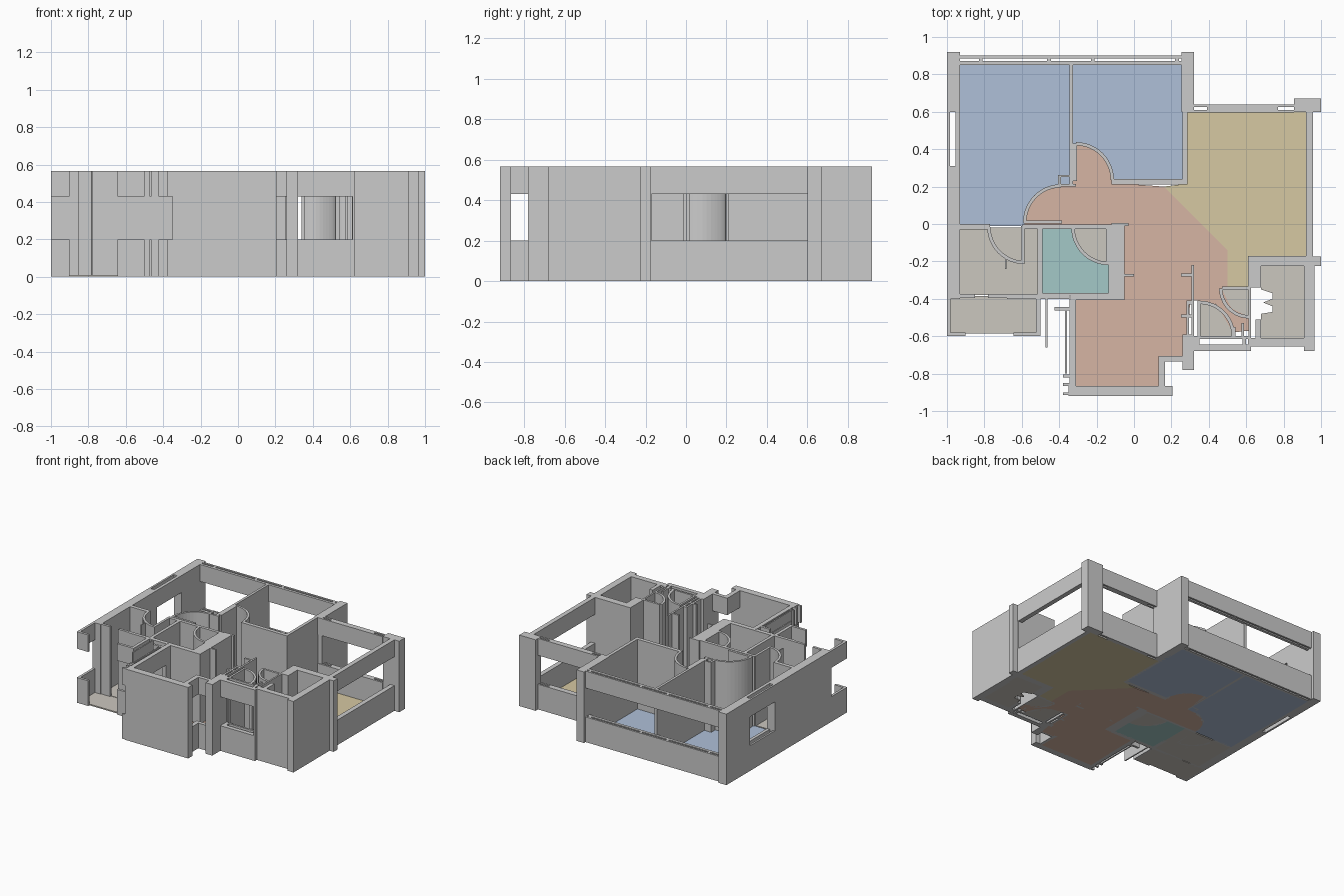
import bpy, bmesh, math

H, SILL, HEAD, SLAB = 0.565, 0.20, 0.43, 0.01


def finish(name, bm, color=None):
    bmesh.ops.recalc_face_normals(bm, faces=bm.faces)
    me = bpy.data.meshes.new(name)
    bm.to_mesh(me)
    bm.free()
    ob = bpy.data.objects.new(name, me)
    bpy.context.collection.objects.link(ob)
    if color:
        mat = bpy.data.materials.get(color[0]) or bpy.data.materials.new(color[0])
        mat.diffuse_color = (*color[1], 1)
        me.materials.append(mat)
    return ob


def prism(bm, pts, z0, z1):
    f = bm.faces.new([bm.verts.new((x, y, z0)) for x, y in pts])
    top = bmesh.ops.extrude_face_region(bm, geom=[f], use_keep_orig=True)
    bmesh.ops.translate(bm, vec=(0, 0, z1 - z0),
                        verts=[v for v in top['geom'] if isinstance(v, bmesh.types.BMVert)])


def walls(name, rects, window=False):
    """Rectangles x0, x1, y0, y1; window walls get only a sill and a lintel."""
    bm = bmesh.new()
    for x0, x1, y0, y1 in rects:
        for z0, z1 in ([(0, SILL), (HEAD, H)] if window else [(0, H)]):
            prism(bm, [(x0, y0), (x1, y0), (x1, y1), (x0, y1)], z0, z1)
    return finish(name, bm)


def arc(cx, cy, r, a0, a1, n=12):
    return [(cx + r * math.cos(math.radians(a0 + (a1 - a0) * i / n)),
             cy + r * math.sin(math.radians(a0 + (a1 - a0) * i / n))) for i in range(n + 1)]


def curved_wall(name, cx, cy, r, a0, a1, t=0.018):
    bm = bmesh.new()
    prism(bm, arc(cx, cy, r, a0, a1) + arc(cx, cy, r - t, a1, a0), 0, H)
    return finish(name, bm)


def floor(name, pts, color):
    bm = bmesh.new()
    prism(bm, pts, 0, SLAB)
    return finish(name, bm, color)


def box(x0, x1, y0, y1):
    return [(x0, y0), (x1, y0), (x1, y1), (x0, y1)]


BLUE = ("bedroom_blue", (0.43, 0.53, 0.69))
TAN = ("living_tan", (0.67, 0.58, 0.36))
CLAY = ("hall_clay", (0.67, 0.46, 0.37))
TEAL = ("bath_teal", (0.37, 0.58, 0.57))
STONE = ("service_stone", (0.60, 0.57, 0.52))

# floors
arc_a = arc(-0.39, 0.01, 0.195, 180, 90)
arc_b = arc(-0.31, 0.235, 0.195, 0, 90)
floor("bedroom_floor_left", [(-0.93, 0.855), (-0.93, -0.01), (-0.585, -0.01)] + arc_a
      + [(-0.34, 0.21), (-0.34, 0.855)], BLUE)
floor("bedroom_floor_right", [(-0.33, 0.855), (0.27, 0.855), (0.27, 0.22), (-0.115, 0.22)]
      + arc_b + [(-0.33, 0.43)], BLUE)
floor("living_floor", [(0.28, 0.61), (0.925, 0.61), (0.925, -0.175), (0.615, -0.175),
                       (0.615, -0.34), (0.5, -0.34), (0.5, -0.14), (0.16, 0.2), (0.28, 0.215)], TAN)
floor("hall_floor", [(-0.585, -0.005)] + arc_a + [(-0.33, 0.21), (-0.33, 0.43)] + arc_b[::-1]
      + [(-0.115, 0.22), (0.16, 0.2), (0.5, -0.14), (0.5, -0.34), (0.47, -0.35),
         (0.52, -0.45), (0.62, -0.5), (0.62, -0.57), (0.53, -0.58), (0.44, -0.43), (0.35, -0.41),
         (0.3, -0.41), (0.29, -0.6), (0.27, -0.72), (0.145, -0.72), (0.145, -0.87),
         (-0.32, -0.87), (-0.32, -0.4), (-0.06, -0.4), (-0.06, -0.005)], CLAY)
floor("bath_floor", [(-0.5, -0.02), (-0.335, -0.02)] + arc(-0.135, -0.02, 0.195, 180, 270)
      + [(-0.13, -0.38), (-0.5, -0.38)], TEAL)
floor("bath_door_floor", [(-0.135, -0.02)] + arc(-0.135, -0.02, 0.195, 180, 270), STONE)
floor("utility_floor", box(-0.93, -0.5, -0.38, -0.02), STONE)
floor("balcony_floor", box(-0.985, -0.51, -0.585, -0.385), STONE)
floor("kitchen_door_floor", [(0.35, -0.6)] + arc(0.35, -0.6, 0.19, 90, 0), STONE)
floor("closet_door_floor", [(0.615, -0.345)] + arc(0.615, -0.345, 0.15, 180, 270), STONE)
floor("shaft_floor", [(0.68, -0.22), (0.92, -0.22), (0.92, -0.61), (0.68, -0.61), (0.68, -0.48),
                      (0.74, -0.47), (0.74, -0.44), (0.69, -0.42), (0.74, -0.4), (0.74, -0.37),
                      (0.68, -0.35)], STONE)

# solid outer walls and columns
walls("outer_wall_left", [(-1, -0.93, 0.62, 0.92), (-1, -0.93, -0.4, 0.31)])
walls("outer_column", [(0.255, 0.32, 0.6, 0.92), (0.855, 1, 0.6, 0.67),
                       (0.955, 1, -0.225, -0.175), (0.26, 0.32, -0.78, -0.59),
                       (-0.115, -0.05, -0.4, 0)])
walls("entry_front_wall", [(-0.35, 0.205, -0.92, -0.865), (0.13, 0.205, -0.92, -0.87)])
walls("shaft_wall", [(0.91, 0.965, -0.68, -0.175), (0.61, 0.965, -0.655, -0.61),
                     (0.61, 0.955, -0.225, -0.17), (0.61, 0.68, -0.34, -0.2),
                     (0.65, 0.68, -0.61, -0.51), (0.612, 0.625, -0.68, -0.34)])

# window walls with sill and lintel
walls("side_window_wall", [(-1, -0.985, 0.31, 0.62), (-0.955, -0.93, 0.31, 0.62),
                           (-1, -0.93, 0.6, 0.63)], True)
walls("bedroom_window_wall", [(-0.93, 0.255, 0.885, 0.9), (-0.93, 0.255, 0.85, 0.872)]
      + [(x - 0.01, x + 0.01, 0.87, 0.887) for x in (-0.82, -0.455, -0.22, 0.23)], True)
walls("living_window_wall", [(0.32, 0.855, 0.625, 0.64), (0.285, 0.855, 0.595, 0.61),
                             (0.39, 0.77, 0.6, 0.635)], True)
walls("right_window_wall", [(0.92, 0.957, -0.175, 0.6)], True)
walls("balcony_window_wall", [(-1, -0.98, -0.6, -0.4), (-1, -0.9, -0.6, -0.58),
                              (-0.645, -0.5, -0.6, -0.58), (-0.525, -0.5, -0.6, -0.39)], True)
walls("entry_side_window", [(-0.345, -0.31, -0.865, -0.45), (-0.368, -0.358, -0.8, -0.45),
                            (-0.425, -0.345, -0.463, -0.445), (-0.38, -0.345, -0.865, -0.85),
                            (-0.38, -0.345, -0.915, -0.9), (-0.38, -0.345, -0.82, -0.805),
                            (-0.473, -0.463, -0.66, -0.4)], True)
walls("entry_step_window", [(0.13, 0.165, -0.87, -0.705), (0.13, 0.26, -0.735, -0.705)], True)
walls("kitchen_window_wall", [(0.32, 0.62, -0.615, -0.6), (0.32, 0.62, -0.68, -0.645),
                              (0.32, 0.35, -0.65, -0.6), (0.58, 0.6, -0.65, -0.6)], True)

# inner partitions
walls("bedroom_partition", [(-0.345, -0.325, 0.21, 0.86), (0.26, 0.285, 0.21, 0.6),
                            (-0.12, 0.285, 0.21, 0.24), (-0.325, -0.305, 0.23, 0.43),
                            (-0.405, -0.31, 0.2, 0.215), (-0.405, -0.345, 0.25, 0.262),
                            (-0.405, -0.39, 0.2, 0.26)])
walls("bath_partition", [(-0.93, -0.77, -0.03, 0), (-0.6, -0.1, -0.027, -0.003),
                         (-0.515, -0.49, -0.39, -0.02), (-0.135, -0.115, -0.4, -0.02),
                         (-0.93, -0.85, -0.395, -0.375), (-0.78, -0.5, -0.395, -0.375),
                         (-0.68, -0.345, -0.4, -0.385), (-0.51, -0.115, -0.385, -0.368),
                         (-0.34, -0.05, -0.405, -0.38), (-0.345, -0.31, -0.46, -0.4)])
walls("door_leaf", [(-0.59, -0.385, 0.003, 0.02), (-0.605, -0.585, -0.21, -0.01),
                    (-0.15, -0.133, -0.21, -0.02), (-0.69, -0.682, -0.24, -0.18),
                    (0.34, 0.356, -0.6, -0.41), (0.47, 0.62, -0.352, -0.335)])
walls("kitchen_partition", [(0.308, 0.322, -0.6, -0.22), (0.28, 0.295, -0.59, -0.41),
                            (0.25, 0.32, -0.28, -0.265), (0.25, 0.32, -0.5, -0.485),
                            (0.28, 0.32, -0.43, -0.41), (-0.05, 0, -0.28, -0.268),
                            (-0.12, -0.03, -0.012, 0.005), (0.53, 0.542, -0.6, -0.55),
                            (0.575, 0.587, -0.6, -0.53)])

# curved door-swing walls
curved_wall("curved_wall_bedroom_left", -0.39, 0.01, 0.203, 180, 90)
curved_wall("curved_wall_bedroom_right", -0.31, 0.235, 0.203, 0, 90)
curved_wall("curved_wall_utility", -0.585, -0.015, 0.2, 180, 270)
curved_wall("curved_wall_bath", -0.135, -0.02, 0.2, 180, 270)
curved_wall("curved_wall_kitchen", 0.35, -0.6, 0.19, 0, 90)
curved_wall("curved_wall_closet", 0.615, -0.345, 0.16, 180, 270)
